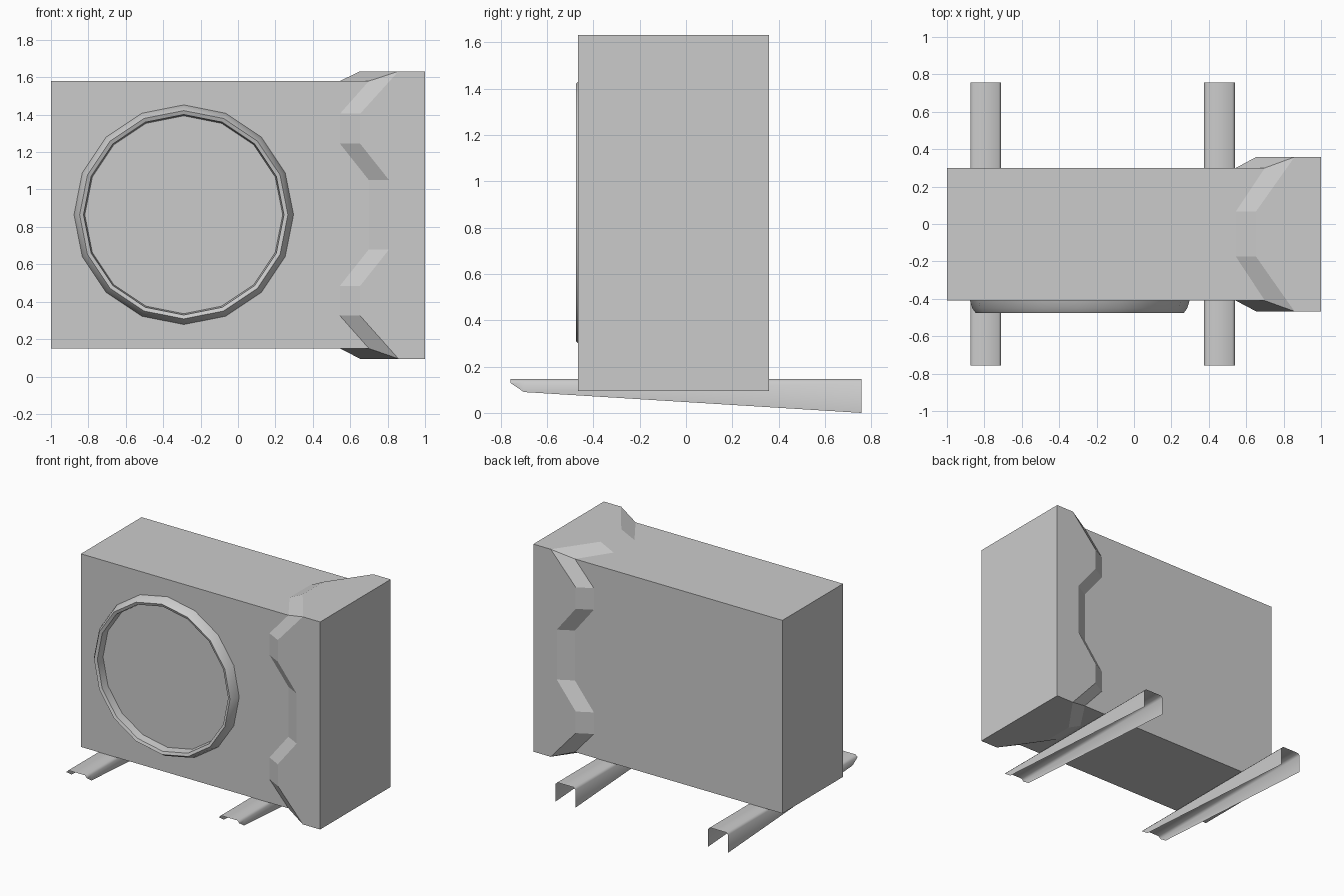
import bpy, bmesh, math

if "Cube" in bpy.data.objects:
    bpy.data.objects.remove(bpy.data.objects["Cube"])


def make_object(name, faces, smooth_angle=None, outward=True):
    """Build a welded mesh from faces given as lists of points."""
    bm = bmesh.new()
    for pts in faces:
        bm.faces.new([bm.verts.new(p) for p in pts])
    bmesh.ops.remove_doubles(bm, verts=bm.verts, dist=0.0005)
    if outward:
        bmesh.ops.recalc_face_normals(bm, faces=bm.faces)
    mesh = bpy.data.meshes.new(name)
    bm.to_mesh(mesh)
    bm.free()
    obj = bpy.data.objects.new(name, mesh)
    bpy.context.collection.objects.link(obj)
    if smooth_angle:
        bpy.ops.object.select_all(action='DESELECT')
        obj.select_set(True)
        bpy.context.view_layer.objects.active = obj
        bpy.ops.object.shade_smooth_by_angle(angle=math.radians(smooth_angle))
    return obj


# Housing: box body flowing into a raised, notched end cover
Y0, Y1, Z0, Z1 = -0.41, 0.30, 0.15, 1.58        # body limits
CY0, CY1, CZ0, CZ1 = -0.467, 0.358, 0.095, 1.632  # cover limits


def panel(low, high, place_low, place_high):
    """Body face, sloped rim and cover face of one side; low/high are (x, t) outlines."""
    a = [place_low(*p) for p in low]
    b = [place_high(*p) for p in high]
    faces = [[place_low(-1, low[-1][1]), place_low(-1, low[0][1])] + a,
             b + [place_high(1, high[-1][1]), place_high(1, high[0][1])]]
    faces += [[a[i], a[i + 1], b[i + 1], b[i]] for i in range(len(a) - 1)]
    return faces


housing = []
mids = [(0.545, 0.325), (0.545, 0.485), (0.70, 0.68),
        (0.70, 1.05), (0.545, 1.245), (0.545, 1.405)]
raised = [(x + 0.108, z) for x, z in mids]
low = [(0.70, Z0)] + mids + [(0.70, Z1)]
high = [(0.858, CZ0)] + raised + [(0.858, CZ1)]
for y, cy in ((Y0, CY0), (Y1, CY1)):
    housing += panel(low, high, lambda x, t: (x, y, t), lambda x, t: (x, cy, t))

low = [(0.70, Y0), (0.545, -0.175), (0.545, 0.068), (0.70, Y1)]
high = [(0.858, CY0), (0.653, -0.175), (0.653, 0.068), (0.858, CY1)]
for z, cz in ((Z0, CZ0), (Z1, CZ1)):
    housing += panel(low, high, lambda x, t: (x, t, z), lambda x, t: (x, t, cz))

for x, ya, yb, za, zb in ((-1, Y0, Y1, Z0, Z1), (1, CY0, CY1, CZ0, CZ1)):
    housing.append([(x, ya, za), (x, yb, za), (x, yb, zb), (x, ya, zb)])
make_object("housing", housing)

# Fan ring: a 16-sided raised rim on the front
ring_profile = [(0.587, Y0), (0.575, -0.45), (0.557, -0.475),
                (0.536, -0.467), (0.529, Y0)]
SIDES = 16


def ring_point(p, i):
    a = 2 * math.pi * (i % SIDES) / SIDES
    return (-0.29 + p[0] * math.cos(a), p[1], 0.865 + p[0] * math.sin(a))


ring = []
for i in range(SIDES):
    for p, q in zip(ring_profile, ring_profile[1:]):
        ring.append([ring_point(p, i), ring_point(p, i + 1),
                     ring_point(q, i + 1), ring_point(q, i)])
make_object("fan_ring", ring, 50)

# Feet: tapered channels, open underneath, with softened top edges
HALF, TOP, SOFT = 0.0825, 0.146, 0.015


def foot_section(cx, y, bottom):
    side = [(HALF, bottom), (HALF, TOP - SOFT), (HALF - SOFT, TOP)]
    outline = [(-x, z) for x, z in side] + side[::-1]
    return [(cx + x, y, z) for x, z in outline]


for name, cx in (("left_foot", -0.7925), ("right_foot", 0.4575)):
    sections = [foot_section(cx, y, b)
                for y, b in ((-0.757, 0.129), (-0.70, 0.09), (0.757, 0.0))]
    faces = []
    for s, t in zip(sections, sections[1:]):
        faces += [[s[i], s[i + 1], t[i + 1], t[i]][::-1] for i in range(5)]
    make_object(name, faces, 50, outward=False)
